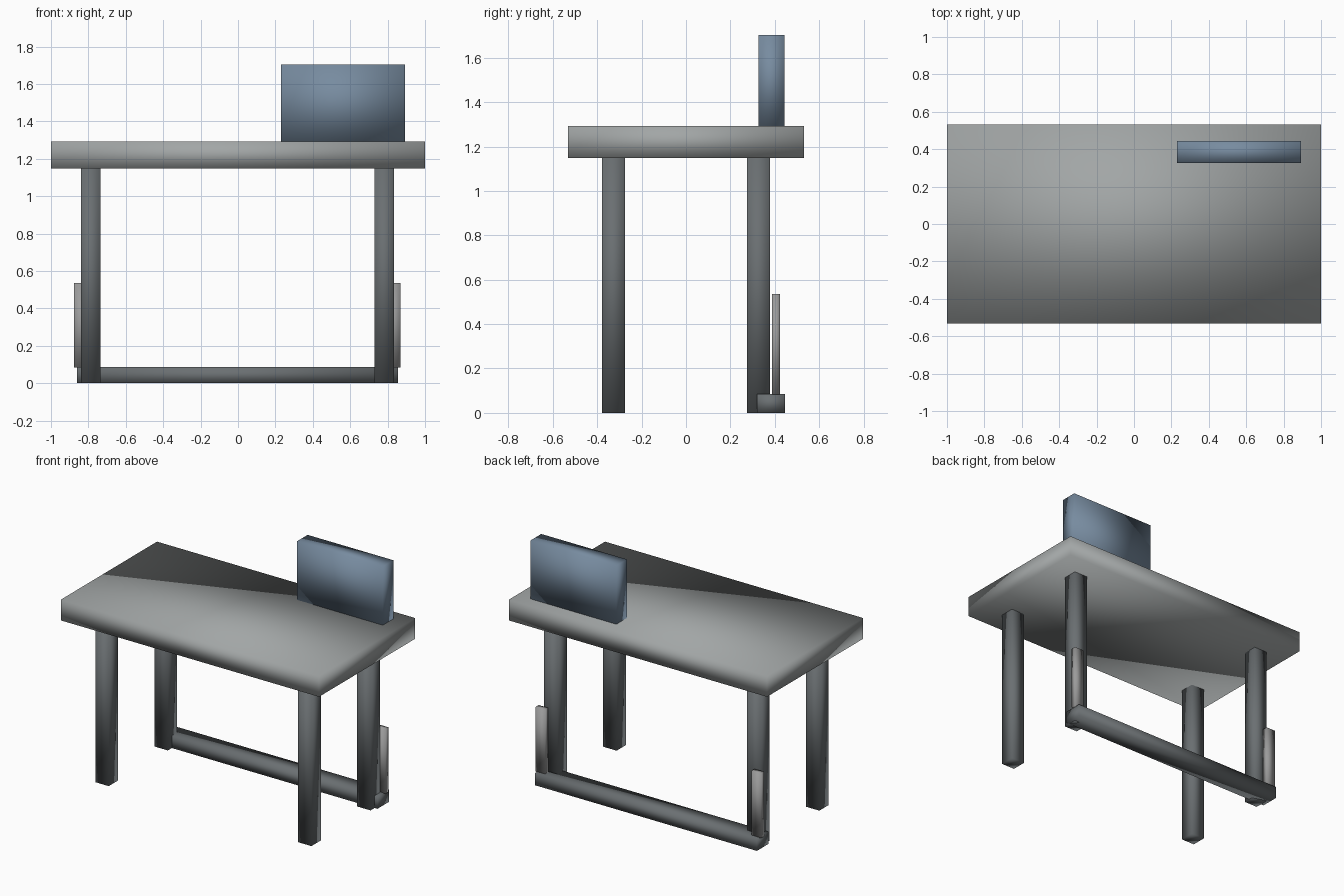
import bpy
import bmesh
from mathutils import Vector

default_cube = bpy.data.objects.get("Cube")
if default_cube:
    bpy.data.objects.remove(default_cube, do_unlink=True)


def make_material(name, rgb):
    mat = bpy.data.materials.new(name)
    mat.use_nodes = True
    color = (*rgb, 1.0)
    mat.diffuse_color = color
    mat.node_tree.nodes["Principled BSDF"].inputs["Base Color"].default_value = color
    return mat


def box(name, low, high, mat):
    """Soft-shaded box spanning two opposite corners."""
    low, high = Vector(low), Vector(high)
    size, center = high - low, (low + high) / 2
    bm = bmesh.new()
    bmesh.ops.create_cube(bm, size=1)
    bmesh.ops.scale(bm, vec=size, verts=bm.verts)
    for face in bm.faces:
        face.smooth = True
    mesh = bpy.data.meshes.new(name)
    bm.to_mesh(mesh)
    bm.free()
    mesh.materials.append(mat)
    obj = bpy.data.objects.new(name, mesh)
    obj.location = center
    bpy.context.collection.objects.link(obj)
    return obj


light_grey = make_material("light grey", (0.36, 0.38, 0.38))
dark_grey = make_material("dark grey", (0.145, 0.16, 0.168))
rail_grey = make_material("rail grey", (0.33, 0.33, 0.33))
slate_blue = make_material("slate blue", (0.185, 0.26, 0.35))

# Desk top and the monitor standing on it
TOP_UNDER, TOP_UPPER = 1.148, 1.293
box("desk_top", (-1, -0.532, TOP_UNDER), (1, 0.532, TOP_UPPER), light_grey)
box("monitor", (0.229, 0.326, TOP_UPPER), (0.893, 0.443, 1.703), slate_blue)

# Legs and rear uprights, mirrored about the frame's centre
FRAME_X = -0.003
for side, sign in (("right", -1), ("left", 1)):
    leg_x = FRAME_X + sign * 0.785
    for end, leg_y in (("front", -0.327), ("back", 0.327)):
        box(f"{end}_{side}_leg", (leg_x - 0.052, leg_y - 0.052, 0),
            (leg_x + 0.052, leg_y + 0.052, TOP_UNDER), dark_grey)
    post_x = FRAME_X + sign * 0.836
    box(f"{side}_upright", (post_x - 0.037, 0.387, 0.083),
        (post_x + 0.037, 0.423, 0.535), rail_grey)

# Floor rail joining the back legs
box("back_floor_rail", (FRAME_X - 0.859, 0.319, 0), (FRAME_X + 0.859, 0.447, 0.086), dark_grey)
